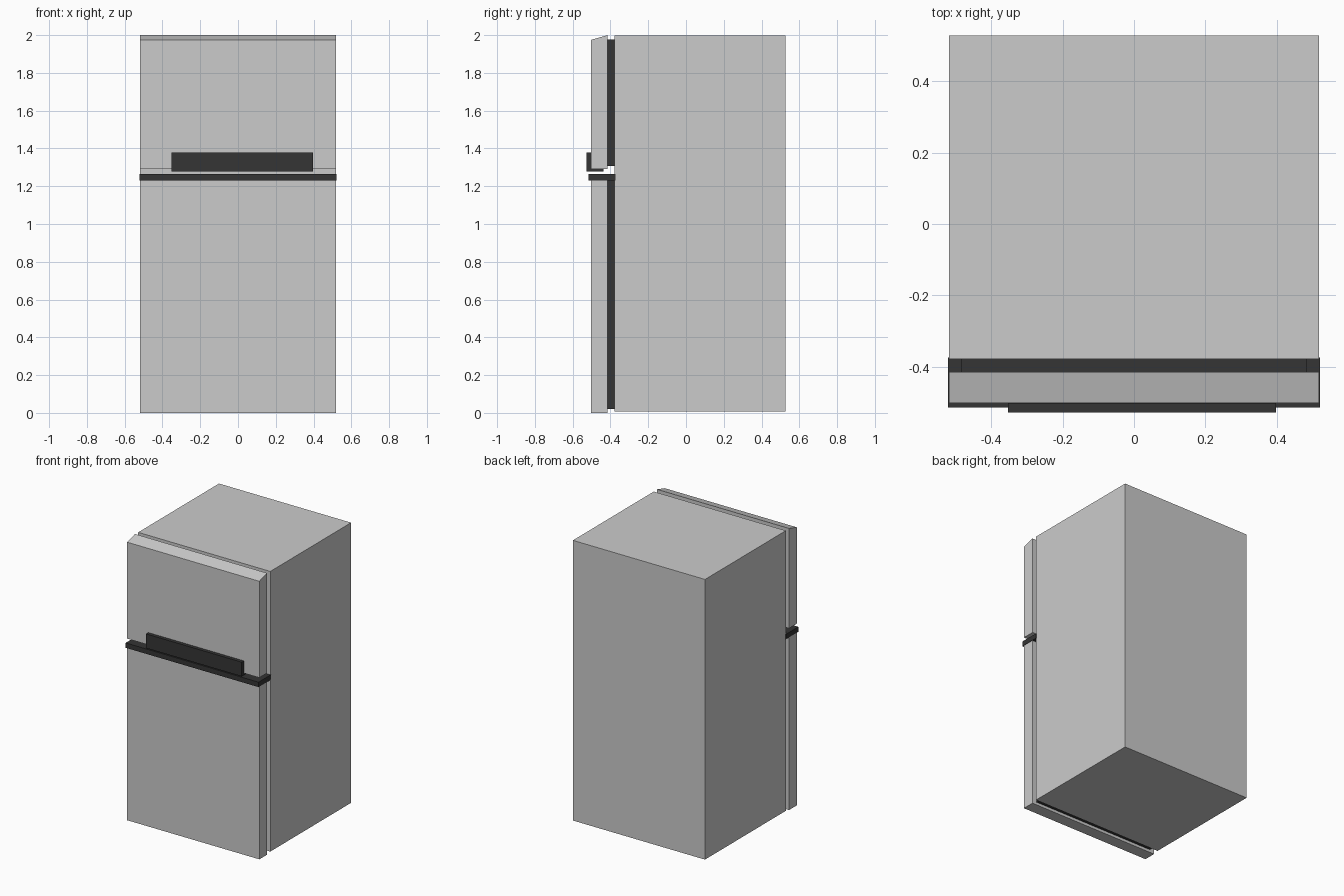
import bpy, bmesh

if "Cube" in bpy.data.objects:
    bpy.data.objects.remove(bpy.data.objects["Cube"])

dark = bpy.data.materials.new("dark_plastic")
dark.diffuse_color = (0.035, 0.035, 0.035, 1)
dark.use_nodes = True
dark.node_tree.nodes["Principled BSDF"].inputs["Base Color"].default_value = dark.diffuse_color


def extrude_x(name, profile, x0, x1, mat=None):
    """Extrude a (y, z) side profile from x0 to x1."""
    bm = bmesh.new()
    face = bm.faces.new([bm.verts.new((x0, y, z)) for y, z in profile])
    ext = bmesh.ops.extrude_face_region(bm, geom=[face])
    verts = [v for v in ext["geom"] if isinstance(v, bmesh.types.BMVert)]
    bmesh.ops.translate(bm, verts=verts, vec=(x1 - x0, 0, 0))
    bmesh.ops.recalc_face_normals(bm, faces=bm.faces)
    mesh = bpy.data.meshes.new(name)
    bm.to_mesh(mesh)
    bm.free()
    if mat:
        mesh.materials.append(mat)
    obj = bpy.data.objects.new(name, mesh)
    bpy.context.collection.objects.link(obj)
    return obj


def rect(y0, y1, z0, z1):
    return [(y0, z0), (y1, z0), (y1, z1), (y0, z1)]


W = 0.519               # half width of cabinet and doors
FRONT, BACK = -0.502, -0.415   # door front and back planes

# Cabinet
extrude_x("cabinet", rect(-0.379, 0.528, 0.008, 1.998), -W, W)

# Doors: the upper one has a sloping top edge
extrude_x("lower_door", rect(FRONT, BACK, 0, 1.23), -W, W)
extrude_x("upper_door", [(FRONT, 1.29), (BACK, 1.29), (BACK, 2.0), (FRONT, 1.975)], -W, W)

# Recessed seals between doors and cabinet
for name, z0, z1 in (("lower_seal", 0.02, 1.23), ("upper_seal", 1.307, 1.977)):
    extrude_x(name, rect(BACK, -0.379, z0, z1), -0.483, 0.483, dark)

# Trim strip capping the lower door
extrude_x("door_trim", rect(-0.515, -0.374, 1.229, 1.264), -0.522, 0.522, dark)

# L-shaped handle hooked under the upper door
extrude_x("handle", [(-0.528, 1.277), (-0.438, 1.277), (-0.438, 1.291),
                     (-0.503, 1.291), (-0.503, 1.378), (-0.528, 1.378)],
          -0.353, 0.398, dark)
